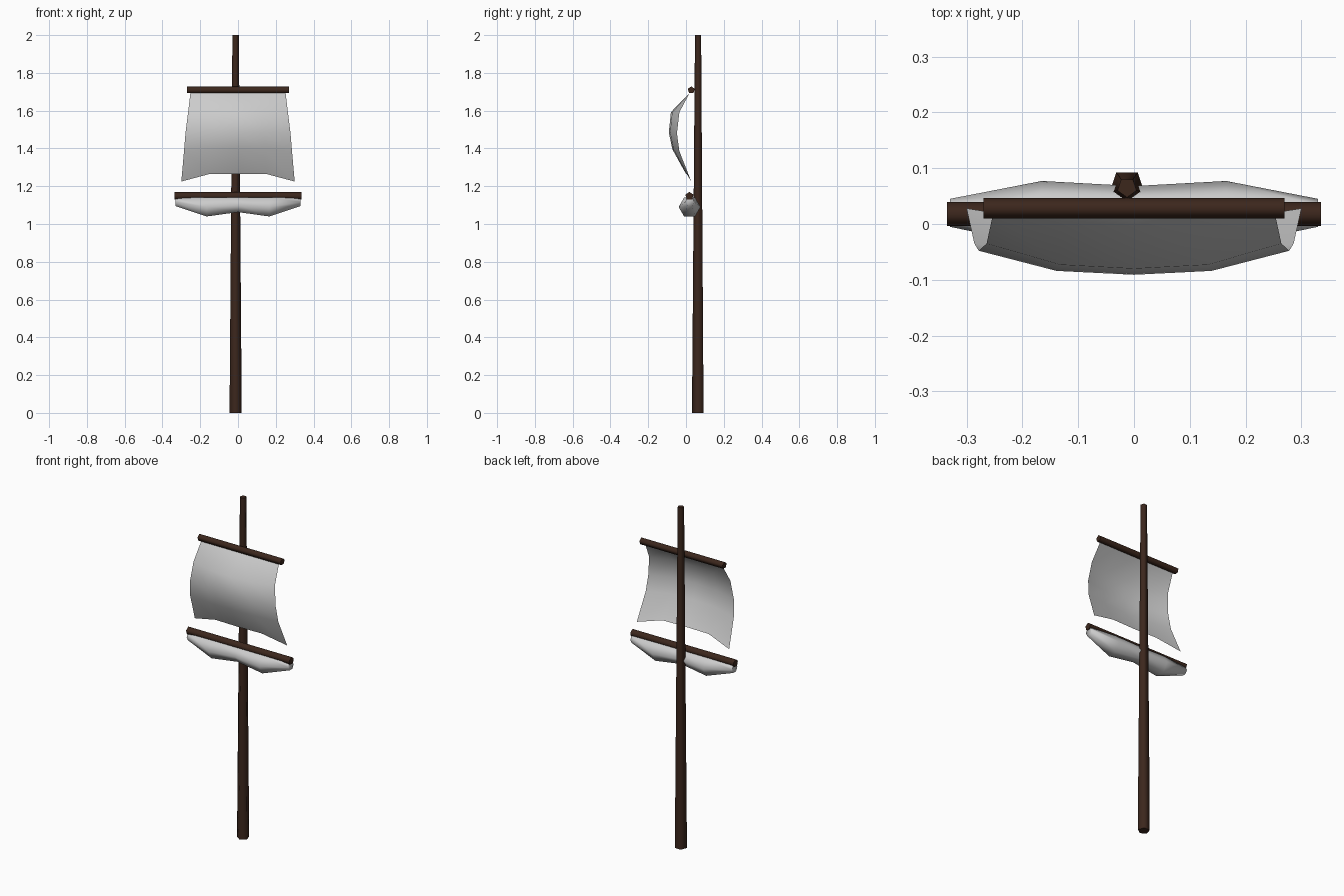
import bpy, bmesh
from math import sin, cos, pi, radians

if "Cube" in bpy.data.objects:
    bpy.data.objects.remove(bpy.data.objects["Cube"])

wood = bpy.data.materials.new("dark_wood")
wood.diffuse_color = (0.045, 0.02, 0.012, 1)
wood.use_nodes = True
wood.node_tree.nodes["Principled BSDF"].inputs["Base Color"].default_value = wood.diffuse_color


def loft(name, rings, closed=True, mat=None, angle=80):
    """Skin a list of point rings; closed rings are capped at both ends."""
    bm = bmesh.new()
    rows = [[bm.verts.new(p) for p in r] for r in rings]
    n = len(rows[0])
    for a, b in zip(rows, rows[1:]):
        for i in range(n if closed else n - 1):
            j = (i + 1) % n
            bm.faces.new((a[i], a[j], b[j], b[i]))
    if closed:
        bm.faces.new(rows[0])
        bm.faces.new(rows[-1])
    bmesh.ops.recalc_face_normals(bm, faces=bm.faces)
    me = bpy.data.meshes.new(name)
    bm.to_mesh(me)
    bm.free()
    ob = bpy.data.objects.new(name, me)
    bpy.context.collection.objects.link(ob)
    if mat:
        me.materials.append(mat)
    bpy.ops.object.select_all(action='DESELECT')
    ob.select_set(True)
    bpy.context.view_layer.objects.active = ob
    bpy.ops.object.shade_smooth_by_angle(angle=radians(angle))
    return ob


def polygon(n, start):
    return [(cos(start + 2 * pi * i / n), sin(start + 2 * pi * i / n)) for i in range(n)]


# Tapered five-sided mast, one corner facing forward
loft("mast", [[(-0.0125 + r * c, 0.0655 + r * s, z) for c, s in polygon(5, -pi / 2)]
              for z, r in ((0, 0.033), (0.12, 0.033), (2, 0.018))], mat=wood)

# Horizontal yards
for name, half, y, z, r in (("upper_yard", 0.27, 0.028, 1.709, 0.0195),
                            ("lower_yard", 0.335, 0.018, 1.148, 0.0225)):
    loft(name, [[(x, y + r * c, z + r * s) for c, s in polygon(5, pi / 2)]
                for x in (-half, half)], mat=wood)

# Billowing upper sail: z at middle, z at edge, half width, y at middle, half, edge
rows = [(1.695, 1.695, 0.252, 0.020, 0.020, 0.020),
        (1.592, 1.592, 0.264, -0.080, -0.073, -0.035),
        (1.485, 1.480, 0.278, -0.091, -0.084, -0.048),
        (1.395, 1.385, 0.286, -0.072, -0.066, -0.035),
        (1.265, 1.225, 0.300, 0.000, 0.004, 0.028)]
loft("upper_sail", [[(-w, ye, ze), (-w / 2, yh, zm), (0, ym, zm), (w / 2, yh, zm), (w, ye, ze)]
                    for zm, ze, w, ym, yh, ye in rows], closed=False)

# Furled lower sail: x, y centre, y radius, bottom z, top z
sections = [(-0.33, 0.020, 0.025, 1.095, 1.138), (-0.165, 0.019, 0.058, 1.040, 1.140),
            (0, 0.018, 0.050, 1.063, 1.140),
            (0.165, 0.019, 0.058, 1.040, 1.140), (0.33, 0.020, 0.025, 1.095, 1.138)]
loft("furled_lower_sail", [[(x, y + ry * c, (a + b) / 2 + (b - a) / 2 * s / sin(pi / 3))
                            for c, s in polygon(6, 0)] for x, y, ry, a, b in sections])
